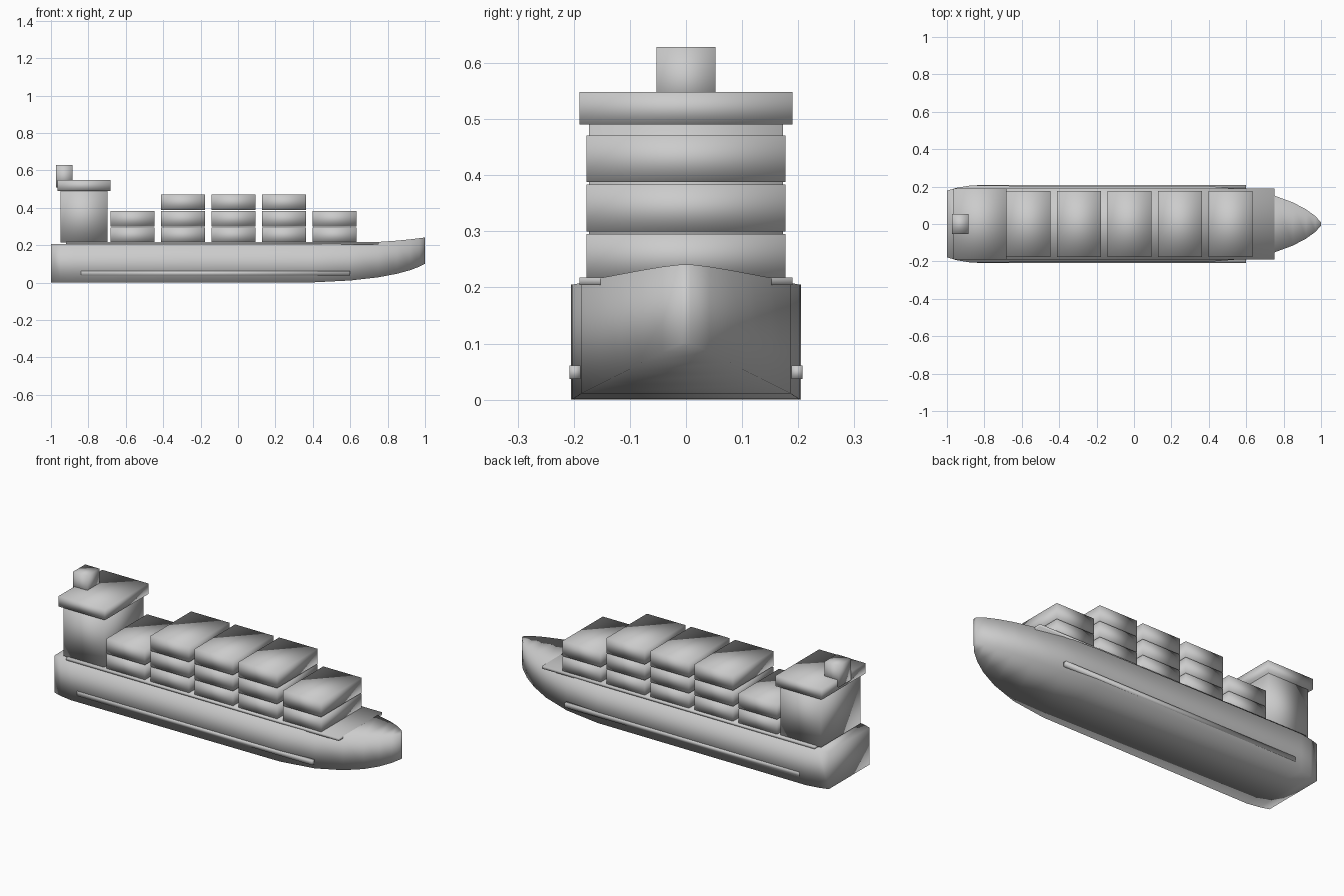
import bpy, bmesh

if "Cube" in bpy.data.objects:
    bpy.data.objects.remove(bpy.data.objects["Cube"])


def finish(name, bm):
    bmesh.ops.recalc_face_normals(bm, faces=bm.faces)
    me = bpy.data.meshes.new(name)
    bm.to_mesh(me)
    bm.free()
    for p in me.polygons:
        p.use_smooth = True
    ob = bpy.data.objects.new(name, me)
    bpy.context.collection.objects.link(ob)
    return ob


def box(name, x, y, z):
    """Box from (min, max) ranges."""
    bm = bmesh.new()
    bmesh.ops.create_cube(bm, size=1)
    for v in bm.verts:
        for i, (lo, hi) in enumerate((x, y, z)):
            v.co[i] = hi if v.co[i] > 0 else lo
    return finish(name, bm)


# Hull: rectangular sections (x, half width, bottom, top) from stern to bow
stations = [
    (-1.00, 0.178, 0.0, 0.205),
    (-0.95, 0.193, 0.0, 0.205),
    (-0.88, 0.205, 0.0, 0.205),
    (0.40, 0.202, 0.001, 0.205),
    (0.60, 0.186, 0.011, 0.208),
    (0.75, 0.152, 0.028, 0.217),
    (0.85, 0.115, 0.047, 0.224),
    (0.92, 0.078, 0.066, 0.231),
    (0.97, 0.042, 0.085, 0.237),
    (1.00, 0.008, 0.100, 0.241),
]
bm = bmesh.new()
rings = [[bm.verts.new(c) for c in ((x, -w, b), (x, w, b), (x, w, t), (x, -w, t))]
         for x, w, b, t in stations]
for r0, r1 in zip(rings, rings[1:]):
    for i in range(4):
        j = (i + 1) % 4
        bm.faces.new((r0[i], r0[j], r1[j], r1[i]))
bm.faces.new(rings[0])
bm.faces.new(rings[-1])
finish("hull", bm)

# Deck plate
box("deck", (-0.92, 0.75), (-0.19, 0.19), (0.204, 0.218))

# Side rubbing strips
for side, y in (("right", (-0.208, -0.188)), ("left", (0.188, 0.208))):
    box("side_strip_" + side, (-0.84, 0.60), y, (0.037, 0.061))

# Container stacks
for n, tiers in enumerate((2, 3, 3, 3, 2)):
    cx = -0.564 + 0.27 * n
    for t in range(tiers):
        z = 0.212 + 0.088 * t
        box(f"container_{n + 1}_{t + 1}", (cx - 0.1175, cx + 0.1175),
            (-0.177, 0.177), (z, z + 0.083))

# Superstructure, bridge and funnel
box("superstructure", (-0.948, -0.699), (-0.173, 0.173), (0.215, 0.50))
box("bridge", (-0.965, -0.682), (-0.19, 0.19), (0.49, 0.548))
box("funnel", (-0.973, -0.886), (-0.053, 0.053), (0.508, 0.628))
